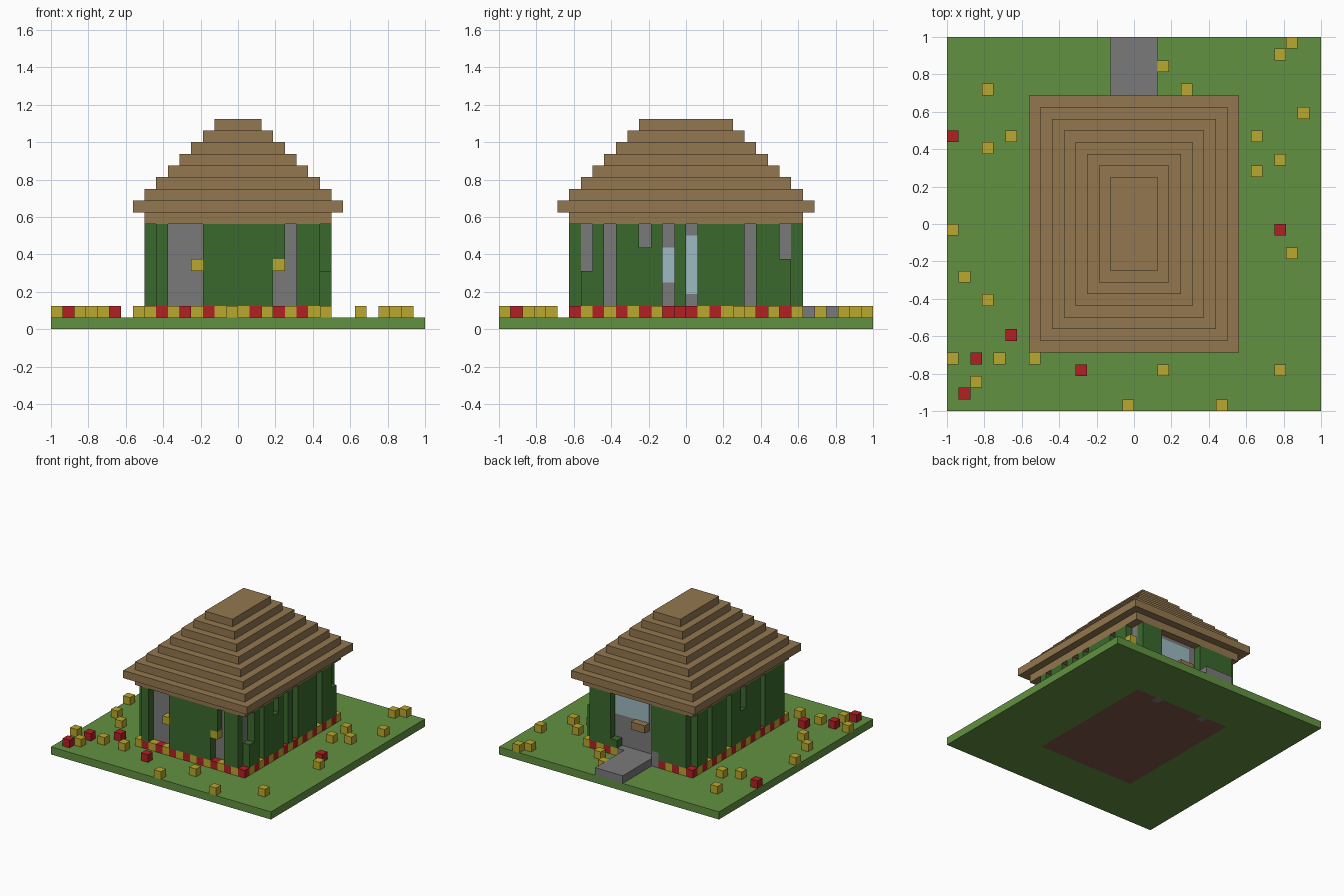
import bpy
import bmesh
from mathutils import Matrix, Vector

cube = bpy.data.objects.get("Cube")
if cube:
    bpy.data.objects.remove(cube, do_unlink=True)

U = 1 / 16  # block size


def linear(c):
    c /= 255
    return c / 12.92 if c <= 0.04045 else ((c + 0.055) / 1.055) ** 2.4


def material(name, r, g, b):
    m = bpy.data.materials.new(name)
    m.use_nodes = True
    colour = (linear(r), linear(g), linear(b), 1)
    m.diffuse_color = colour
    m.node_tree.nodes["Principled BSDF"].inputs["Base Color"].default_value = colour
    return m


grass = material("grass green", 98, 145, 65)
leaf = material("leaf green", 58, 105, 44)
stone = material("stone grey", 122, 122, 122)
thatch = material("thatch brown", 147, 119, 79)
plank = material("dark floor brown", 125, 86, 74)
yellow = material("flower yellow", 186, 168, 45)
red = material("flower red", 178, 32, 36)
glass = material("pale glass blue", 158, 186, 193)


def blocks(name, mat, boxes):
    """One object made of boxes given as (x0, x1, y0, y1, z0, z1) in blocks."""
    bm = bmesh.new()
    for b in boxes:
        lo, hi = Vector(b[0::2]) * U, Vector(b[1::2]) * U
        move = Matrix.Translation((lo + hi) / 2) @ Matrix.Diagonal((*(hi - lo), 1))
        bmesh.ops.create_cube(bm, size=1, matrix=move)
    mesh = bpy.data.meshes.new(name)
    bm.to_mesh(mesh)
    bm.free()
    mesh.materials.append(mat)
    obj = bpy.data.objects.new(name, mesh)
    bpy.context.collection.objects.link(obj)
    return obj


def cell(i, j, z0, z1):
    return (i, i + 1, j, j + 1, z0, z1)


# Lawn around the house footprint, and the floor set into it
blocks("lawn", grass, [(-16, 16, -16, -9, 0, 1), (-16, 16, 9, 16, 0, 1),
                       (-16, -7, -9, 9, 0, 1), (7, 16, -9, 9, 0, 1)])
blocks("floor", plank, [(-7, 7, -9, 8, 0, 1), (-7, -4, 8, 9, 0, 1),
                        (-3, 3, 8, 9, 0, 1), (4, 7, 8, 9, 0, 1)])
blocks("door_post_feet", stone, [cell(-4, 8, 0, 1), cell(3, 8, 0, 1)])

# Stone walls, path and doorstep
blocks("walls", stone, [(-7, 7, -9, 9, 1, 9)])
blocks("path", stone, [(-2, 2, 10, 16, 1, 2)])
blocks("doorstep", stone, [(-3, 3, 9, 10, 1, 2), cell(-3, 9, 2, 3)])

# Stepped roof with one overhanging course
courses = [(8, 10), (9, 11)] + [(8 - k, 10 - k) for k in range(7)]
for k, (x, y) in enumerate(courses):
    blocks(f"roof_course_{k + 1}", thatch, [(-x, x, -y, y, 9 + k, 10 + k)])

# Windows as thin plates
T = 0.08
panes = []
for j in range(-2, 2):
    z0, z1 = (4, 7) if j in (-2, 1) else (3, 8)
    panes += [(7, 7 + T, j, j + 1, z0, z1), (-7 - T, -7, j, j + 1, z0, z1)]
blocks("side_windows", glass, panes)
blocks("back_window", glass, [(-1, 4, 9, 9 + T, 6, 8.5)])
blocks("back_shelf", thatch, [(-1, 1, 9, 10, 5, 6)])

# Climbing leaves: every column is full unless listed with its own span
NONE = (2, 2)


def vines(name, columns, place, spans):
    boxes = []
    for c in columns:
        z0, z1 = spans.get(c, (2, 9))
        if z1 > z0:
            boxes.append(cell(*place(c), z0, z1))
    blocks(name, leaf, boxes)


vines("front_vines", range(-7, 7), lambda c: (c, -10),
      {-6: NONE, -5: NONE, -4: NONE, 3: (6, 9), 4: NONE})
vines("back_vines", range(-7, 7), lambda c: (c, 9),
      {-2: NONE, -1: NONE, 0: NONE, 1: NONE, 2: NONE, 3: (2, 3)})
vines("right_vines", range(-9, 9), lambda c: (7, c),
      {-9: (2, 5), -7: NONE, -4: (2, 7), -2: NONE, 0: NONE, 5: NONE, 8: (2, 6)})
vines("left_vines", range(-9, 9), lambda c: (-8, c),
      {-5: NONE, -1: (2, 6), 2: NONE, 6: NONE})

# Front lamps
blocks("front_lamps", yellow, [cell(i, -10, 5, 6) for i in (-4, 3)])

# Alternating flower border at the foot of the walls
border = [(i, j) for i in range(-8, 8) for j in range(-10, 10)
          if (i in (-8, 7) or j in (-10, 9)) and not (j == 9 and -3 <= i < 3)]
for name, mat, odd in (("red_border", red, 1), ("yellow_border", yellow, 0)):
    blocks(name, mat, [cell(i, j, 1, 2) for i, j in border if (i + j) % 2 == odd])

# Flowers scattered on the lawn
yellow_spots = [(-13, 11), (-11, 7), (-13, 6), (-16, -1), (-15, -5), (-13, -7),
                (-16, -12), (-12, -12), (-9, -12), (-14, -14), (2, -13), (12, -13),
                (-1, -16), (7, -16), (13, -3), (10, 4), (12, 5), (10, 7),
                (14, 9), (12, 14), (13, 15), (2, 13), (4, 11)]
red_spots = [(-16, 7), (12, -1), (-11, -10), (-14, -12), (-15, -15), (-5, -13)]
blocks("yellow_flowers", yellow, [cell(i, j, 1, 2) for i, j in yellow_spots])
blocks("red_flowers", red, [cell(i, j, 1, 2) for i, j in red_spots])
